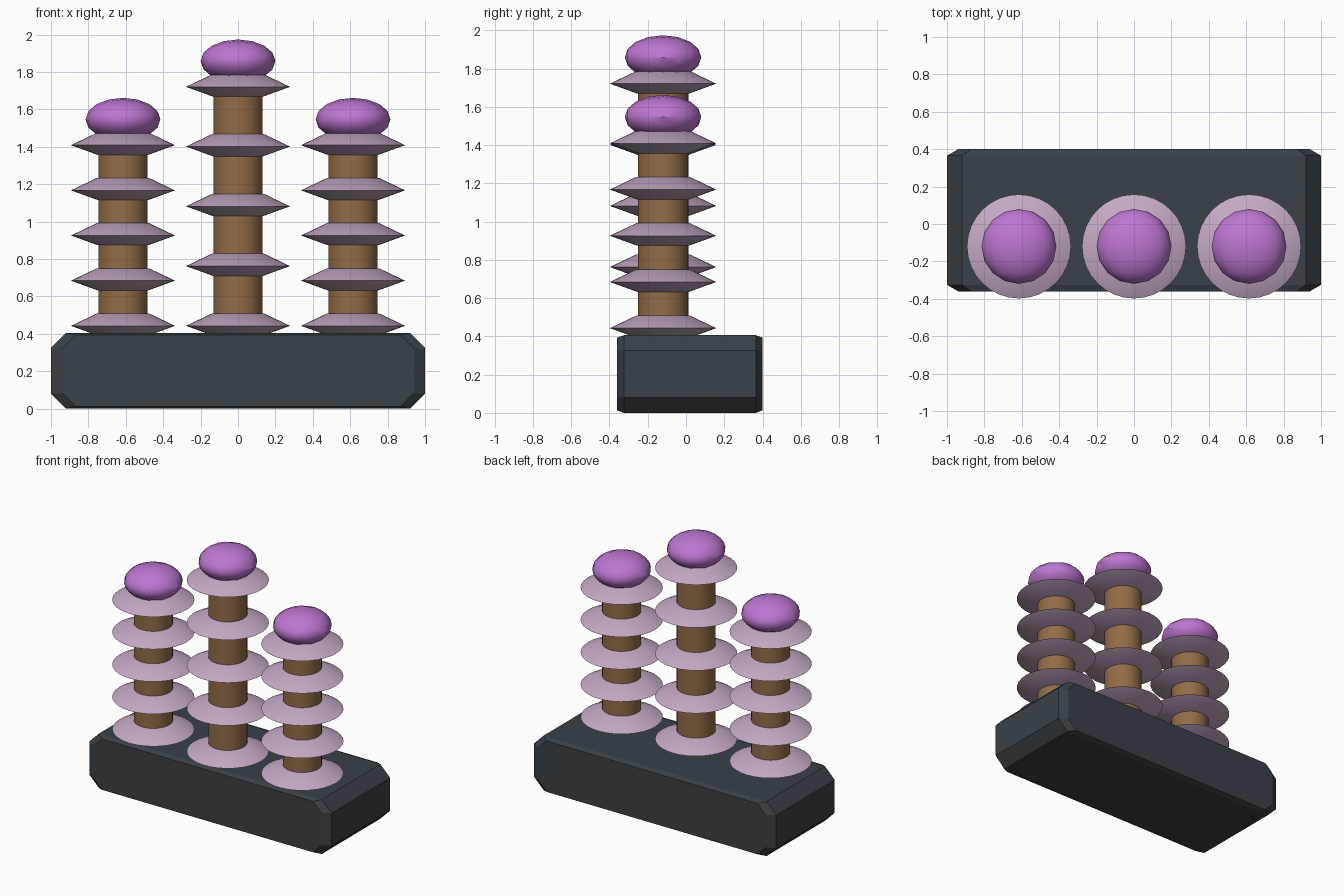
import bpy, bmesh, math

cube = bpy.data.objects.get("Cube")
if cube:
    bpy.data.objects.remove(cube, do_unlink=True)


def material(name, rgb):
    m = bpy.data.materials.new(name)
    m.use_nodes = True
    m.diffuse_color = (*rgb, 1)
    m.node_tree.nodes["Principled BSDF"].inputs["Base Color"].default_value = (*rgb, 1)
    return m


SLATE = material("dark slate", (0.04, 0.053, 0.065))
BROWN = material("brown", (0.29, 0.15, 0.063))
MAUVE = material("pale mauve", (0.56, 0.40, 0.56))
PURPLE = material("purple", (0.51, 0.18, 0.64))


def finish(name, bm, mat, smooth=True):
    bmesh.ops.recalc_face_normals(bm, faces=bm.faces)
    mesh = bpy.data.meshes.new(name)
    bm.to_mesh(mesh)
    bm.free()
    mesh.materials.append(mat)
    ob = bpy.data.objects.new(name, mesh)
    bpy.context.collection.objects.link(ob)
    if smooth:
        bpy.ops.object.select_all(action='DESELECT')
        ob.select_set(True)
        bpy.context.view_layer.objects.active = ob
        bpy.ops.object.shade_smooth_by_angle(angle=math.radians(35))
    return ob


def lathe(name, profile, loc, mat, sides=32):
    """Revolve a (radius, height) profile around z."""
    bm = bmesh.new()
    rows = []
    for r, z in profile:
        rows.append([bm.verts.new((r * math.cos(2 * math.pi * i / sides),
                                   r * math.sin(2 * math.pi * i / sides), z))
                     for i in range(sides)])
    for a, b in zip(rows, rows[1:]):
        for i in range(sides):
            j = (i + 1) % sides
            bm.faces.new((a[i], a[j], b[j], b[i]))
    bm.faces.new(rows[0])
    bm.faces.new(rows[-1])
    ob = finish(name, bm, mat)
    ob.location = loc
    return ob


# Base: octagonal section along y, with slightly inset end faces
def octagon(bm, y, hx, hz, c):
    pts = [(hx, hz - c), (hx - c, hz), (c - hx, hz), (-hx, hz - c),
           (-hx, c - hz), (c - hx, -hz), (hx - c, -hz), (hx, c - hz)]
    return [bm.verts.new((x, y, z + 0.203)) for x, z in pts]


bm = bmesh.new()
loops = [octagon(bm, y, hx, hz, c) for y, hx, hz, c in (
    (-0.36, 0.94, 0.19, 0.07), (-0.325, 1, 0.203, 0.08),
    (0.365, 1, 0.203, 0.08), (0.40, 0.94, 0.19, 0.07))]
for a, b in zip(loops, loops[1:]):
    for i in range(8):
        j = (i + 1) % 8
        bm.faces.new((a[i], a[j], b[j], b[i]))
bm.faces.new(loops[0])
bm.faces.new(loops[-1])
finish("base", bm, SLATE, smooth=False)

# Posts: shaft, five flared rings and a flattened cap each
POST_Y = -0.12
RING = [(0.135, -0.052), (0.278, 0), (0.14, 0.066)]
for side, x, step in (("right", -0.615, 0.2415), ("middle", 0, 0.3195), ("left", 0.615, 0.2415)):
    first = 0.443
    top = first + 4 * step
    lathe(side + "_shaft", [(0.132, 0.38), (0.132, top)], (x, POST_Y, 0), BROWN)
    for k in range(5):
        lathe(f"{side}_ring_{k + 1}", RING, (x, POST_Y, first + k * step), MAUVE)
    bm = bmesh.new()
    bmesh.ops.create_uvsphere(bm, u_segments=16, v_segments=8, radius=1)
    for v in bm.verts:
        px, py, pz = v.co
        v.co = (px * 0.2, pz * 0.2, py * 0.115)
    cap = finish(side + "_cap", bm, PURPLE)
    cap.location = (x, POST_Y, top + 0.138)
